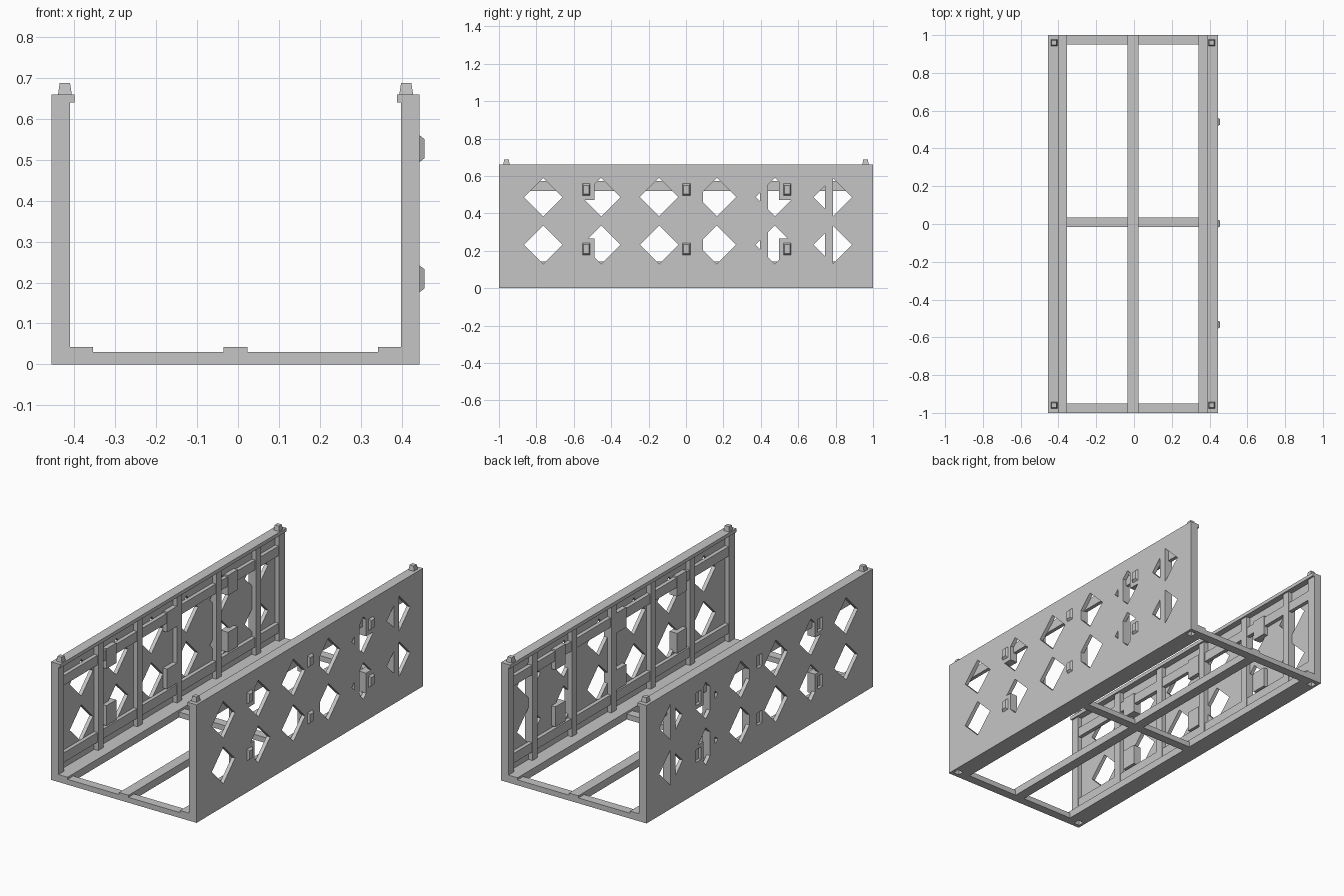
import bpy, bmesh
from mathutils import Vector

cube = bpy.data.objects.get("Cube")
if cube:
    bpy.data.objects.remove(cube, do_unlink=True)

grey = bpy.data.materials.new("plain grey")
grey.use_nodes = True
COLOUR = (0.56, 0.56, 0.56, 1)
grey.diffuse_color = COLOUR
grey.node_tree.nodes["Principled BSDF"].inputs["Base Color"].default_value = COLOUR

CX = -0.006                      # centre line between the two walls
OUTER, SKIN, INNER, LIP, LEDGE = 0.45, 0.429, 0.404, 0.394, 0.348
TOP, FLOOR, RAIL = 0.66, 0.03, 0.042


def finish(name, bm):
    bmesh.ops.recalc_face_normals(bm, faces=bm.faces)
    mesh = bpy.data.meshes.new(name)
    bm.to_mesh(mesh)
    bm.free()
    mesh.materials.append(grey)
    obj = bpy.data.objects.new(name, mesh)
    bpy.context.collection.objects.link(obj)
    return obj


def add_box(bm, xs, ys, zs):
    verts = bmesh.ops.create_cube(bm, size=1)["verts"]
    for v in verts:
        v.co = Vector([(a + b) / 2 + c * abs(b - a) for (a, b), c in zip((xs, ys, zs), v.co)])
    return verts


def box(name, xs, ys, zs):
    bm = bmesh.new()
    add_box(bm, xs, ys, zs)
    return finish(name, bm)


def cut(obj, cutter):
    # Cut one object out of another, then discard the cutter
    cutter.hide_render = True
    mod = obj.modifiers.new("cut", "BOOLEAN")
    mod.operation, mod.solver, mod.object = "DIFFERENCE", "EXACT", cutter
    bpy.context.view_layer.update()
    result = bpy.data.meshes.new_from_object(obj.evaluated_get(bpy.context.evaluated_depsgraph_get()))
    obj.modifiers.clear()
    obj.data = result
    bpy.data.objects.remove(cutter, do_unlink=True)


def taper(verts, axis, amount):
    # Shrink the positive end of a box along the given axis
    mid = sum((v.co for v in verts), Vector()) / len(verts)
    for v in verts:
        if v.co[axis] > mid[axis]:
            for i in range(3):
                if i != axis:
                    v.co[i] = mid[i] + (v.co[i] - mid[i]) * amount


def span(mid, half):
    return (mid - half, mid + half)


DIAMOND_YS = [-0.763 + 0.3095 * i for i in range(6)]
DIAMOND_ZS = [0.232, 0.487]
RIB_YS = [-0.627 + 0.348 * i for i in range(5)]
CONNECTORS = [(y, z) for y in (-0.533, 0.002, 0.541) for z in (0.209, 0.527)]
ENDS = (-1, 1)


def diamond_cutter(xs):
    bm = bmesh.new()
    r = 0.103
    for y in DIAMOND_YS:
        for z in DIAMOND_ZS:
            corners = [(y - r, z), (y, z - r), (y + r, z), (y, z + r)]
            face = bm.faces.new([bm.verts.new((xs[0], a, b)) for a, b in corners])
            for v in bmesh.ops.extrude_face_region(bm, geom=[face])["geom"]:
                if isinstance(v, bmesh.types.BMVert):
                    v.co.x = xs[1]
    return finish("diamond_cutter", bm)


for side, label in ((1, "left"), (-1, "right")):
    def across(a, b):
        return tuple(sorted((CX + side * a, CX + side * b)))

    def rib_and_block_boxes(name, xs):
        bm = bmesh.new()
        for y in RIB_YS:
            add_box(bm, xs, span(y, 0.022), (RAIL, TOP))
        for y, z in CONNECTORS:
            add_box(bm, xs, span(y, 0.043), span(z, 0.056))
        return finish(name, bm)

    # Floor rail with a square socket under each end
    rail = box(label + "_floor_rail", across(LEDGE, OUTER), (-1, 1), (0, RAIL))
    bm = bmesh.new()
    for end in ENDS:
        add_box(bm, across(0.399, 0.435), span(end * 0.96, 0.018), (-0.02, 0.03))
    cut(rail, finish("corner_cutter", bm))

    # Wall panel with diamond openings that stay solid at ribs and blocks
    panel = box(label + "_wall_panel", across(SKIN, OUTER), (-1, 1), (RAIL, TOP))
    diamonds = diamond_cutter(across(SKIN - 0.05, OUTER + 0.05))
    cut(diamonds, rib_and_block_boxes("opening_stop", across(SKIN - 0.1, OUTER + 0.1)))
    cut(panel, diamonds)

    # Framework on the inner face
    rib_and_block_boxes(label + "_ribs_and_blocks", across(INNER, SKIN))
    for end in ENDS:
        box(label + "_end_post", across(INNER, SKIN), span(end * 0.975, 0.025), (RAIL, TOP))
    for z in (0.115, 0.547):
        box(label + "_stringer", across(INNER + 0.004, SKIN), (-0.96, 0.96), span(z, 0.027))
    box(label + "_top_lip", across(LIP, SKIN), (-1, 1), (0.64, TOP))

    # Connectors: pegs on the left wall, shallow sockets in the right one
    if side > 0:
        for y, z in CONNECTORS:
            bm = bmesh.new()
            peg = add_box(bm, across(OUTER - 0.002, OUTER + 0.012), span(y, 0.022), span(z, 0.034))
            taper(peg, 0, 0.68)
            finish("side_peg", bm)
    else:
        bm = bmesh.new()
        for y, z in CONNECTORS:
            add_box(bm, across(SKIN + 0.005, OUTER + 0.02), span(y, 0.024), span(z, 0.035))
        cut(panel, finish("socket_cutter", bm))

    # Tapered stacking studs
    for end in ENDS:
        bm = bmesh.new()
        stud = add_box(bm, across(0.4, 0.434), span(end * 0.96, 0.017), (TOP - 0.002, 0.687))
        taper(stud, 2, 0.75)
        finish(label + "_stacking_stud", bm)

# Floor frame
box("centre_floor_beam", span(CX, 0.029), (-1, 1), (0, RAIL))
for y in (-0.975, 0.01, 0.975):
    box("cross_beam", span(CX, LEDGE + 0.002), span(y, 0.025), (0, FLOOR))
